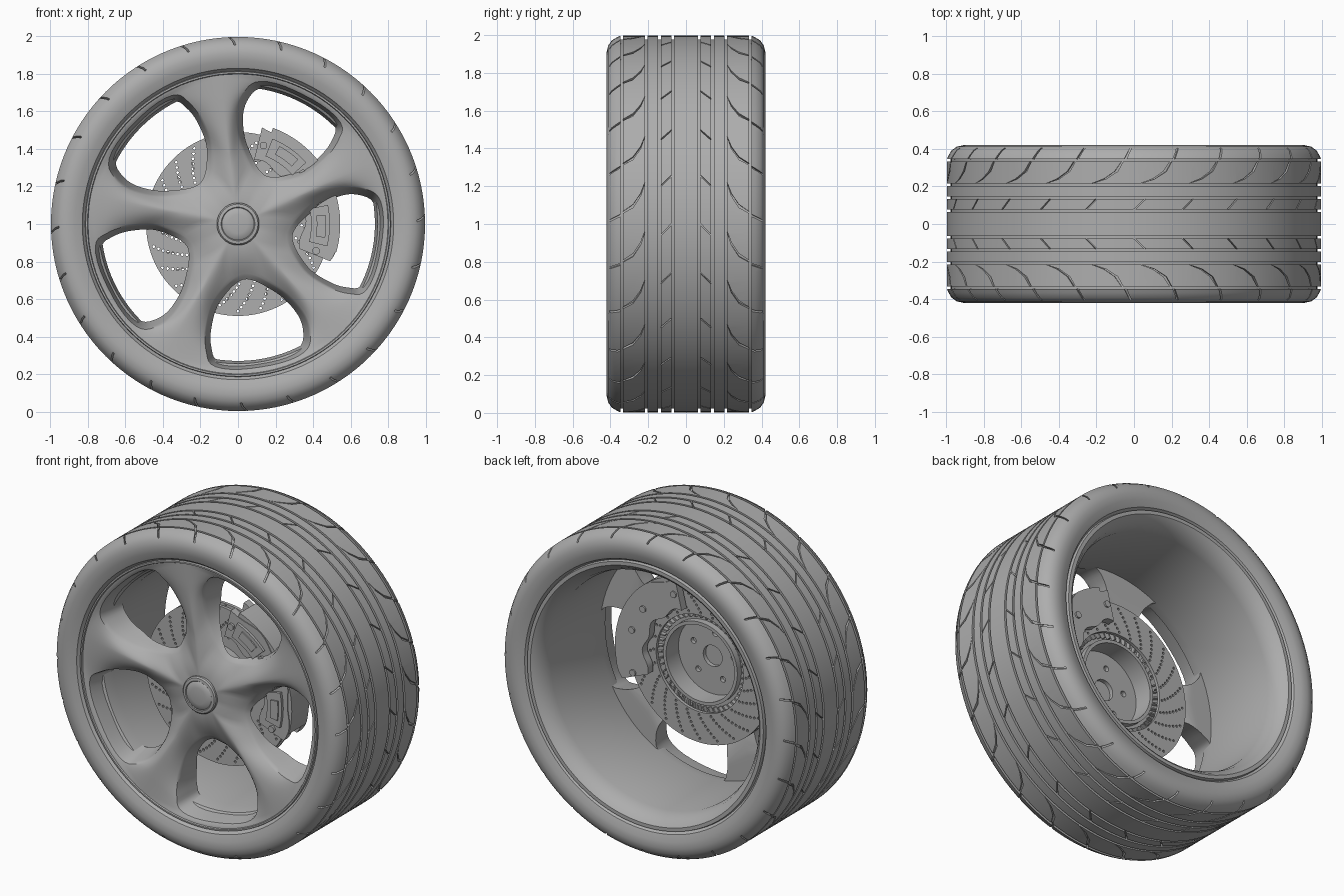
import bpy, bmesh
from math import radians, sin, cos, pi

if "Cube" in bpy.data.objects:
    bpy.data.objects.remove(bpy.data.objects["Cube"])

GREY = (0.42, 0.42, 0.42, 1)
mat = bpy.data.materials.new("plain_grey")
mat.use_nodes = True
mat.diffuse_color = GREY
bsdf = mat.node_tree.nodes["Principled BSDF"]
bsdf.inputs["Base Color"].default_value = GREY
bsdf.inputs["Roughness"].default_value = 0.6


def polar(r, deg, y):
    """Point around the wheel axle; 0 degrees is +x, 90 is up."""
    a = radians(deg)
    return (r * cos(a), y, 1 + r * sin(a))


def loft(bm, rings, wrap=False):
    """Skin closed rings; cap the ends unless the rings wrap around."""
    vs = [[bm.verts.new(p) for p in ring] for ring in rings]
    n = len(vs[0])
    for k in range(len(vs) if wrap else len(vs) - 1):
        a, b = vs[k], vs[(k + 1) % len(vs)]
        for i in range(n):
            j = (i + 1) % n
            bm.faces.new((a[i], a[j], b[j], b[i]))
    if not wrap:
        bm.faces.new(vs[0])
        bm.faces.new(vs[-1][::-1])


def finish(name, bm, merge=0.0, angle=35):
    if merge:
        bmesh.ops.remove_doubles(bm, verts=bm.verts, dist=merge)
    bmesh.ops.recalc_face_normals(bm, faces=bm.faces)
    me = bpy.data.meshes.new(name)
    bm.to_mesh(me)
    bm.free()
    ob = bpy.data.objects.new(name, me)
    bpy.context.collection.objects.link(ob)
    me.materials.append(mat)
    smooth(ob, angle)
    return ob


def smooth(ob, angle=35):
    bpy.ops.object.select_all(action='DESELECT')
    ob.select_set(True)
    bpy.context.view_layer.objects.active = ob
    bpy.ops.object.shade_smooth_by_angle(angle=radians(angle))


def revolve(name, profile, segs=96):
    bm = bmesh.new()
    loft(bm, [[polar(r, 360 * k / segs, y) for r, y in profile] for k in range(segs)], True)
    return finish(name, bm, 1e-5)


def cut(ob, cutter):
    mod = ob.modifiers.new("cut", 'BOOLEAN')
    mod.object, mod.operation, mod.solver = cutter, 'DIFFERENCE', 'EXACT'
    bpy.context.view_layer.objects.active = ob
    bpy.ops.object.modifier_apply(modifier=mod.name)
    smooth(ob)


def rod(bm, r, deg, rad, y0, y1, sides=8):
    """Small cylinder parallel to the axle."""
    cx, _, cz = polar(r, deg, 0)
    loft(bm, [[(cx + rad * cos(2 * pi * k / sides), y, cz + rad * sin(2 * pi * k / sides))
               for k in range(sides)] for y in (y0, y1)])


# Tyre: side walls, shoulders and ring grooves in one profile
TREAD = 0.997
side = [(.79, .36), (.822, .385), (.83, .40), (.87, .415), (.91, .42),
        (.945, .412), (.972, .393), (.988, .367)]
profile = [(r, -y) for r, y in side]
for g in (-.34, -.21, -.14, -.07, .07, .14, .21, .34):
    w = .007
    profile += [(TREAD, g - w), (.977, g - w), (.977, g + w), (TREAD, g + w)]
profile += side[::-1]
tyre = revolve("tyre", profile, 120)

# Tread slots: (degrees, y, half width in degrees, floor radius)
slots = [
    [(0, .075, .3, .98), (3.5, .135, .3, .98)],
    [(2, .216, .1, .98), (6, .24, .4, .98), (9.5, .28, .5, .98), (11.5, .335, .3, .98)],
    [(12.3, .345, .35, .975), (14, .405, .3, .945)],
]
bm = bmesh.new()
for k in range(24):
    for s in (-1, 1):
        for path in slots:
            loft(bm, [[polar(r, 90 - (15 * k + d + e), s * y)
                       for r, e in ((f, -w), (1.03, -w), (1.03, w), (f, w))]
                      for d, y, w, f in path])
cutter = finish("tread_cutter", bm)
cut(tyre, cutter)
bpy.data.objects.remove(cutter)

# Rim barrel with a lip on both edges
revolve("rim_barrel", [
    (.795, -.375), (.803, -.392), (.812, -.392), (.817, -.37), (.78, -.30), (.755, -.2),
    (.755, .25), (.80, .36), (.817, .38), (.812, .40), (.79, .40), (.772, .385),
    (.745, .345), (.73, .29), (.73, -.2), (.745, -.27), (.785, -.3)])

# Five-spoke face: each sector is skinned from its border in to its window
window = [(.77, 20, -.372), (.772, 2, -.372), (.77, -16, -.372), (.70, -21, -.36),
          (.58, -24, -.335), (.43, -24, -.312), (.31, -15, -.31), (.265, 0, -.313),
          (.31, 16, -.31), (.43, 27, -.312), (.58, 29.5, -.335), (.70, 26.5, -.36)]
half = [(.81, -.385), (.66, -.38), (.5, -.372), (.33, -.362), (.1, -.368)]
border = [(.81, 36, -.385), (.81, 0, -.385)] + [(r, -36, y) for r, y in half]
border += [(.1, 0, -.362)] + [(r, 36, y) for r, y in half[:0:-1]]
SUB = 5


def subdivide(pts, curved):
    out, n = [], len(pts)
    for i in range(n):
        p0, p1, p2, p3 = (pts[(i + k) % n] for k in (-1, 0, 1, 2))
        for s in range(SUB):
            t = s / SUB
            if curved:
                out.append(tuple(b + .5 * t * (c - a + t * (2*a - 5*b + 4*c - d + t * (3*(b - c) + d - a)))
                                 for a, b, c, d in zip(p0, p1, p2, p3)))
            else:
                out.append(tuple(b + t * (c - b) for b, c in zip(p1, p2)))
    return out


def back_y(r):
    return -.29 + .09 * min(1, max(0, (r - .27) / .3))


win, edge = subdivide(window, True), subdivide(border, False)
bm = bmesh.new()
for k in range(5):
    mid = 61 + 72 * k
    cx, _, cz = polar(.53, mid, 0)
    rings = []
    for t in (0, .12, .28, .45, .62, .8, .93, 1):
        rings.append([polar(b[0] + (w[0] - b[0]) * t, mid + b[1] + (w[1] - b[1]) * t,
                            b[2] + (w[2] - b[2]) * t ** 2) for b, w in zip(edge, win)])
    for shrink, depth in ((.975, .15), (.93, .55), (.88, 1)):
        ring = []
        for w in win:
            x, y, z = polar(w[0], mid + w[1], w[2] + (back_y(w[0]) - w[2]) * depth)
            ring.append((cx + (x - cx) * shrink, y, cz + (z - cz) * shrink))
        rings.append(ring)
    rings.append([polar(b[0], mid + b[1], back_y(b[0])) for b in edge])
    loft(bm, rings, False)
# Drop the end caps, then weld the sectors together
bmesh.ops.delete(bm, geom=[f for f in bm.faces if len(f.verts) > 4], context='FACES_ONLY')
finish("spoke_face", bm, 1e-4, 40)

# Hub cap
revolve("hub_cap", [(0, -.395), (.05, -.394), (.08, -.389), (.086, -.384), (.09, -.388),
                    (.106, -.386), (.113, -.378), (.113, -.29), (0, -.29)], 64)

# Ventilated brake rotor with a hat, drilled in slanted rows
hat = revolve("rotor_hat_and_front_plate", [
    (.49, -.20), (.49, -.18), (.255, -.18), (.255, -.14), (.235, -.14), (.235, -.262),
    (.065, -.262), (.065, -.287), (.255, -.287), (.255, -.20)])
plate = revolve("rotor_back_plate", [(.30, -.155), (.49, -.155), (.49, -.135), (.30, -.135)])
bm = bmesh.new()
for k in range(24):
    for h in range(8):
        rod(bm, .465 - .021 * h, 15 * k + 2.3 * h, .0075, -.22, -.11)
for k in range(5):
    rod(bm, .145, 25 + 72 * k, .018, -.31, -.24, 16)
cutter = finish("rotor_cutter", bm)
cut(hat, cutter)
cut(plate, cutter)
bpy.data.objects.remove(cutter)

bm = bmesh.new()
for k in range(48):
    a = 7.5 * k
    loft(bm, [[polar(r, a + tilt + e / r, y) for y, e in ((-.181, -.25), (-.181, .25), (-.154, .25), (-.154, -.25))]
              for r, tilt in ((.275, 6), (.38, 1), (.485, -3))])
finish("rotor_vanes", bm)


# Brake caliper: front and back housings, bridge, raised pads and bolts
def sector(bm, r0, r1, a0, a1, y0, y1, bump=0.0, steps=28):
    def arc(r, amp):
        return [(r + amp * sin(k / steps * 6 * pi), a0 + (a1 - a0) * k / steps)
                for k in range(steps + 1)]
    outline = arc(r1, bump) + arc(r0, -bump)[::-1]
    loft(bm, [[polar(r, d, y) for r, d in outline] for y in (y0, y1)])


bm = bmesh.new()
sector(bm, .35, .53, -22, 76, -.255, -.21, .012)
sector(bm, .34, .53, -22, 76, -.125, -.075, .014)
sector(bm, .50, .545, -16, 70, -.25, -.08)
for a in (-14, 42):
    sector(bm, .39, .49, a, a + 26, -.272, -.25)
    sector(bm, .42, .47, a + 5, a + 20, -.28, -.27)
for a in (-19, 16, 38, 72):
    rod(bm, .44, a, .02, -.27, -.065, 12)
finish("brake_caliper", bm, 0, 30)
